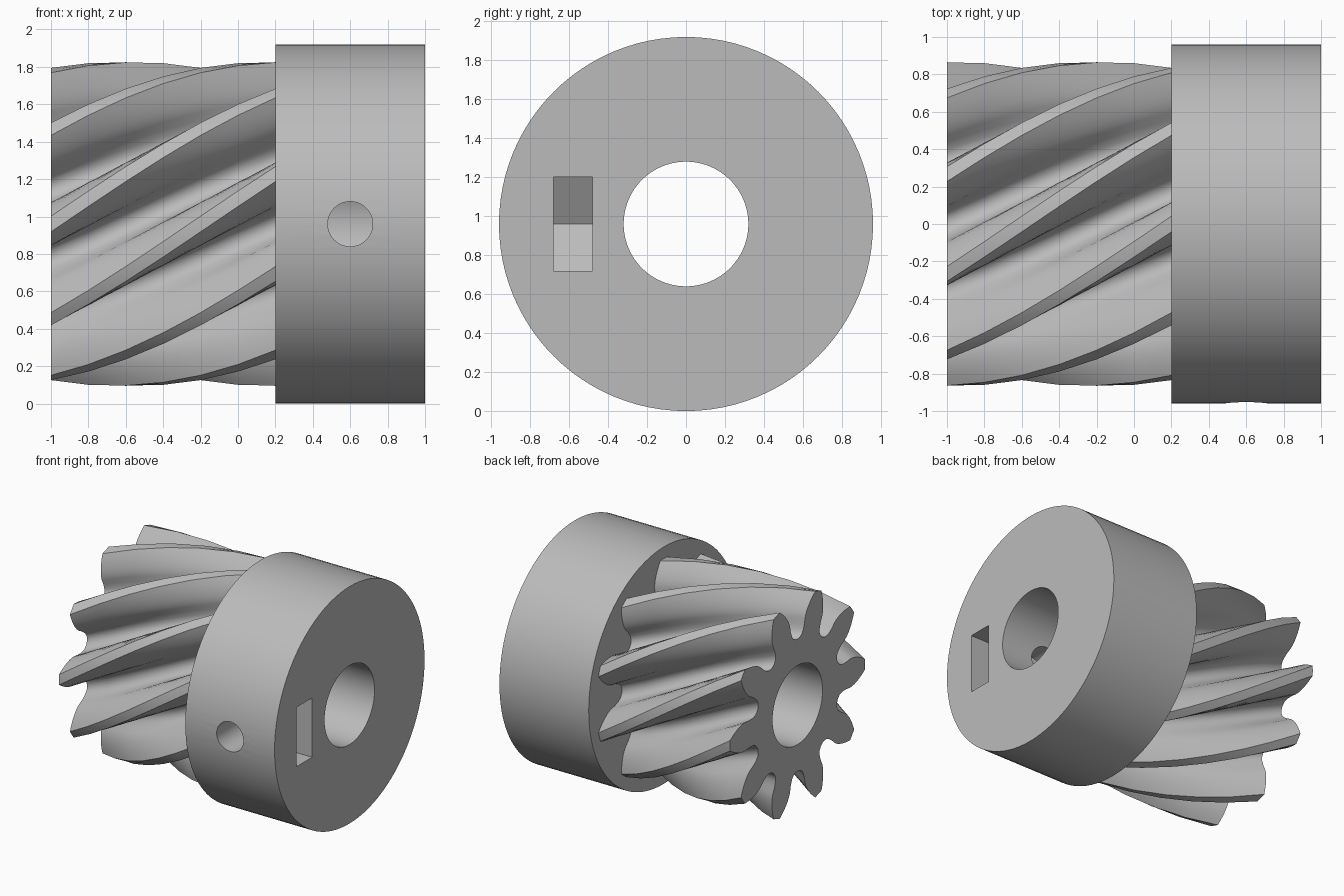
import bpy, bmesh, math
from mathutils import Vector

if "Cube" in bpy.data.objects:
    bpy.data.objects.remove(bpy.data.objects["Cube"], do_unlink=True)

AXIS_Z = 0.96
TEETH = 10
PITCH_R, BASE_R, TIP_R = 0.72, 0.677, 0.865
GEAR_START, GEAR_END, COLLAR_END = -1.0, 0.2, 1.0
TWIST = math.radians(54)
STEPS = 6

grey = bpy.data.materials.new("plain grey")
grey.use_nodes = True
colour = (0.5, 0.5, 0.5, 1)
grey.diffuse_color = colour
grey.node_tree.nodes["Principled BSDF"].inputs["Base Color"].default_value = colour


def loft(name, rings):
    """Skin a list of matching closed rings and cap both ends."""
    bm = bmesh.new()
    loops = [[bm.verts.new(p) for p in ring] for ring in rings]
    n = len(loops[0])
    for a, b in zip(loops, loops[1:]):
        for i in range(n):
            j = (i + 1) % n
            bm.faces.new((a[i], a[j], b[j], b[i]))
    bm.faces.new(loops[0])
    bm.faces.new(loops[-1])
    bmesh.ops.recalc_face_normals(bm, faces=bm.faces)
    mesh = bpy.data.meshes.new(name)
    bm.to_mesh(mesh)
    bm.free()
    obj = bpy.data.objects.new(name, mesh)
    mesh.materials.append(grey)
    bpy.context.collection.objects.link(obj)
    return obj


def circle(radius, n=96):
    return [(radius * math.cos(t), radius * math.sin(t))
            for t in (2 * math.pi * i / n for i in range(n))]


def rod_x(name, radius, x0, x1):
    return loft(name, [[(x, u, AXIS_Z + v) for u, v in circle(radius)] for x in (x0, x1)])


def cut(target, cutter):
    """Subtract the cutter, then discard it."""
    cutter.hide_render = True
    mod = target.modifiers.new("cut", "BOOLEAN")
    mod.operation, mod.solver, mod.object = "DIFFERENCE", "EXACT", cutter
    bpy.context.view_layer.objects.active = target
    bpy.ops.object.modifier_apply(modifier=mod.name)
    bpy.data.objects.remove(cutter, do_unlink=True)


# Half tooth: rounded root, undercut, then involute flank to the tip
def involute(r):
    a = math.acos(min(1, BASE_R / r))
    return math.tan(a) - a


half = [(0.535, math.radians(18)), (0.538, math.radians(15.5)),
        (0.555, math.radians(12.6)), (0.585, math.radians(10.9)),
        (0.63, math.radians(10))]
for i in range(7):
    r = BASE_R + (TIP_R - BASE_R) * i / 6
    half.append((r, math.pi / (2 * TEETH) + involute(PITCH_R) - involute(r)))

tooth = [(r, -a) for r, a in half] + [(TIP_R, 0)] + [(r, a) for r, a in reversed(half[1:])]
profile = [(r, a + 2 * math.pi * k / TEETH) for k in range(TEETH) for r, a in tooth]

# Helical gear
rings = []
for s in range(STEPS + 1):
    f = s / STEPS
    x = GEAR_START + (GEAR_END - GEAR_START) * f
    rings.append([(x, -r * math.cos(a + TWIST * f), AXIS_Z + r * math.sin(a + TWIST * f))
                  for r, a in profile])
gear = loft("helical_gear", rings)
cut(gear, rod_x("gear_bore_cutter", 0.32, -1.2, 0.4))

# Collar with shaft bore, screw hole and nut pocket
collar = rod_x("collar", AXIS_Z, GEAR_END, COLLAR_END)
cut(collar, rod_x("collar_bore_cutter", 0.32, 0, 1.2))
cut(collar, loft("screw_hole_cutter",
                 [[(0.6 + u, y, AXIS_Z + v) for u, v in circle(0.12, 48)] for y in (-1.1, -0.15)]))
pocket = [(0.323, 0), (0.461, -0.24), (1.1, -0.24), (1.1, 0.24), (0.461, 0.24)]
cut(collar, loft("nut_pocket_cutter",
                 [[(x, y, AXIS_Z + z) for x, z in pocket] for y in (-0.68, -0.48)]))

# Smooth curved walls, keep edges crisp
for obj in (gear, collar):
    bpy.ops.object.select_all(action="DESELECT")
    obj.select_set(True)
    bpy.context.view_layer.objects.active = obj
    bpy.ops.object.shade_smooth_by_angle(angle=math.radians(30))
